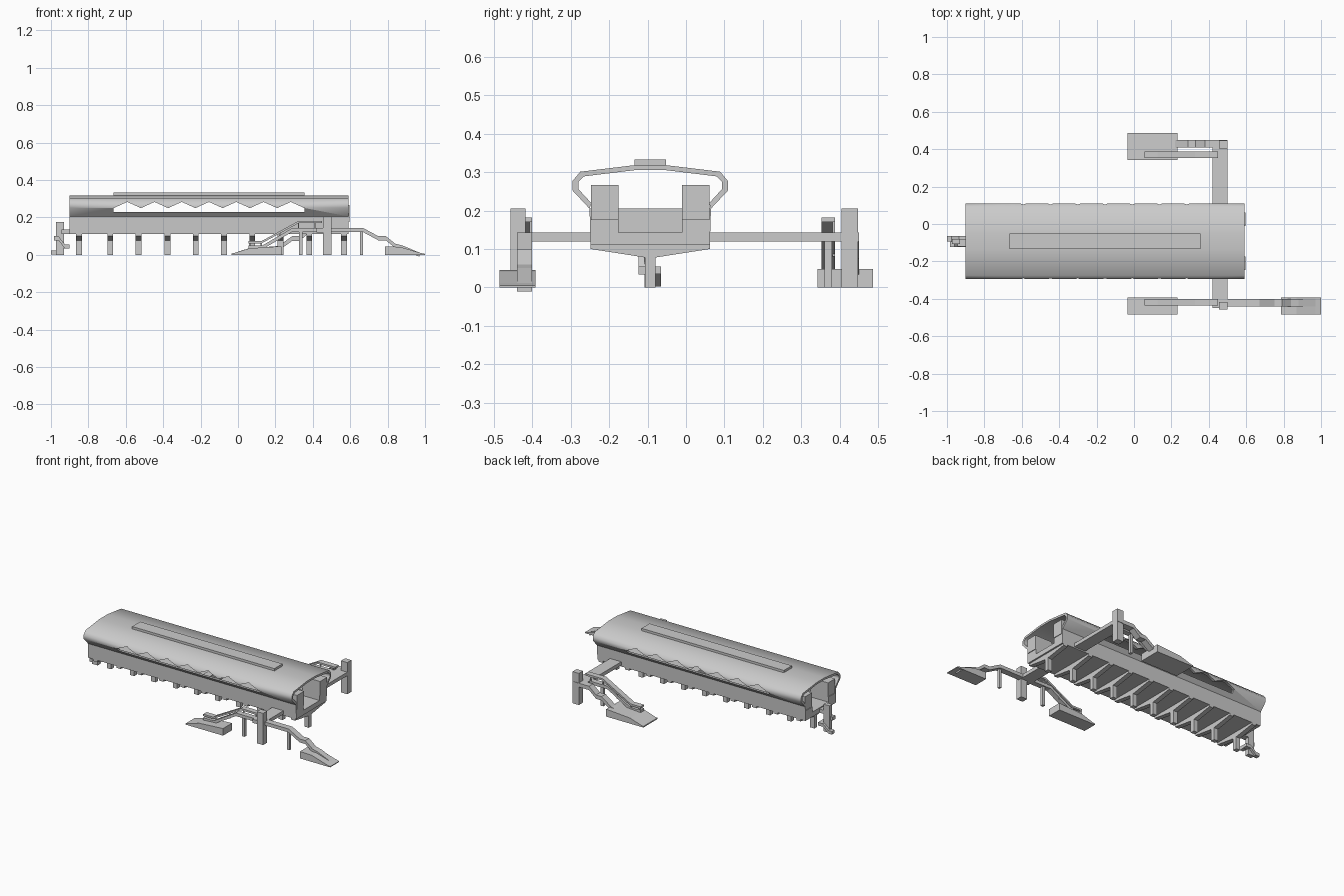
import bpy, bmesh
from mathutils import Vector

if "Cube" in bpy.data.objects:
    bpy.data.objects.remove(bpy.data.objects["Cube"])

C = -0.093  # centre line of the station hall


def prism(name, pts, axis, a, b):
    """Extrude a 2D outline along an axis ('x': pts are y,z; 'y': pts are x,z)."""
    bm = bmesh.new()
    def place(p, t):
        return (t, p[0], p[1]) if axis == 'x' else (p[0], t, p[1])
    face = bm.faces.new([bm.verts.new(place(p, a)) for p in pts])
    ext = bmesh.ops.extrude_face_region(bm, geom=[face])
    move = [v for v in ext['geom'] if isinstance(v, bmesh.types.BMVert)]
    bmesh.ops.translate(bm, verts=move, vec=Vector(place((0, 0), b - a)))
    bmesh.ops.recalc_face_normals(bm, faces=bm.faces)
    mesh = bpy.data.meshes.new(name)
    bm.to_mesh(mesh)
    bm.free()
    ob = bpy.data.objects.new(name, mesh)
    bpy.context.collection.objects.link(ob)
    return ob


def box(name, x0, x1, y0, y1, z0, z1):
    return prism(name, [(x0, z0), (x1, z0), (x1, z1), (x0, z1)], 'y', y0, y1)


def strip(name, path, t, y0, y1):
    """Walkway following an x,z path (top edge) with vertical thickness t."""
    return prism(name, path + [(x, z - t) for x, z in reversed(path)], 'y', y0, y1)


def sym(half):
    """Mirror a half outline about the hall centre line."""
    return [(C + d, z) for d, z in half] + [(C - d, z) for d, z in reversed(half)]


# curved roof shell
outer = [(-.158, .205), (-.202, .252), (-.202, .277), (-.182, .301), (-.041, .318)]
inner = [(-.153, .219), (-.187, .256), (-.187, .274), (-.172, .289), (-.041, .305)]
roof = prism('roof_shell', sym(outer) + sym(inner)[::-1], 'x', -.9, .592)

# zigzag side openings
n, x0, x1 = 7, -.665, .355
step = (x1 - x0) / (2 * n)
zig = [(x0 + i * step, .283 if i % 2 else .25) for i in range(2 * n + 1)]
cutter = prism('opening_cutter', zig + [(x1, .23), (x0, .23)], 'y', -.5, .4)
cutter.hide_render = True
cutter.hide_viewport = True
mod = roof.modifiers.new('openings', 'BOOLEAN')
mod.object = cutter
mod.operation = 'DIFFERENCE'
mod.solver = 'EXACT'
bpy.context.view_layer.objects.active = roof
roof.select_set(True)
bpy.ops.object.modifier_apply(modifier='openings')
bpy.data.objects.remove(cutter)
bpy.ops.object.shade_smooth_by_angle(angle=0.87)
box('roof_ridge', x0, x1, C - .041, C + .041, .312, .333)

# hall deck: side platforms, walls and recessed track bed
prism('hall_deck', sym([(-.155, .112), (-.158, .205), (-.150, .205), (-.150, .177),
                        (-.082, .177), (-.082, .143)]), 'x', -.9, .592)
box('track_divider', -.1, -.05, C - .15, C + .15, .143, .205)

# end rooms on the platforms
for ex0, ex1 in ((.47, .596), (-.896, -.77)):
    for s in (-1, 1):
        y = sorted((C + s * .082, C + s * .154))
        box('platform_room', ex0, ex1, y[0], y[1], .175, .267)

# piers with tapered heads
for x in (-.85, -.684, -.532, -.377, -.225, -.075, .077, .227, .38, .567):
    prism('pier', sym([(-.155, .115), (-.155, .1), (-.014, .078), (-.014, 0)]),
          'x', x - .015, x + .015)

# footbridge and lift towers
box('footbridge', .42, .5, -.45, .45, .12, .143)
box('front_lift_tower', .455, .5, -.457, -.417, 0, .205)
box('back_lift_tower', .455, .5, .405, .447, 0, .205)

# covered escalators descending to the left, front and back
for tag, y0, y1 in (('front', -.435, -.4), ('back', .352, .388)):
    strip(tag + '_escalator', [(.055, .05), (.13, .05), (.29, .143), (.46, .143)], .02, y0, y1)
    canopy = [(.055, .073), (.125, .073), (.325, .182), (.45, .182)]
    strip(tag + '_escalator_canopy', canopy, .012, y0, y1)
    for x, z in ((.06, .07), (.12, .07), (.22, .12), (.32, .172), (.41, .172)):
        box(tag + '_canopy_post', x, x + .007, y1 - .007, y1, z - .04, z)
    box(tag + '_post', .327, .345, y0 + .008, y1 - .008, 0, .13)

# back stairs beside the escalator
strip('back_stairs', [(.15, .035), (.22, .05), (.29, .1), (.33, .1), (.38, .143), (.46, .143)],
      .025, .408, .45)

# front stairs descending to the right
strip('front_right_stairs', [(.5, .143), (.67, .143), (.75, .1), (.79, .1), (.84, .06),
                             (.88, .05), (.97, .012)], .022, -.44, -.4)
box('front_right_post', .652, .668, -.428, -.412, 0, .13)

# entrance bases at street level
left = [(-.035, 0), (.232, 0), (.232, .046), (.06, .035), (-.02, .01), (-.035, .008)]
prism('front_left_entrance', left, 'y', -.485, -.392)
prism('back_left_entrance', [(-.035, 0), (.232, 0), (.232, .048), (.06, .036),
                             (-.02, .01), (-.035, .008)], 'y', .342, .486)
prism('front_right_entrance', [(.785, 0), (1, 0), (1, .005), (.97, .012), (.87, .042),
                               (.785, .046)], 'y', -.485, -.392)

# emergency stairs at the left end
box('exit_column', -.972, -.93, -.108, -.08, 0, .175)
box('exit_landing', -.945, -.895, -.12, -.08, .112, .136)
strip('exit_upper_flight', [(-.985, .1), (-.96, .1), (-.925, .055), (-.9, .055)], .022, -.123, -.093)
strip('exit_lower_flight', [(-1, .022), (-.975, .022), (-.935, .055), (-.9, .055)], .02, -.093, -.065)
